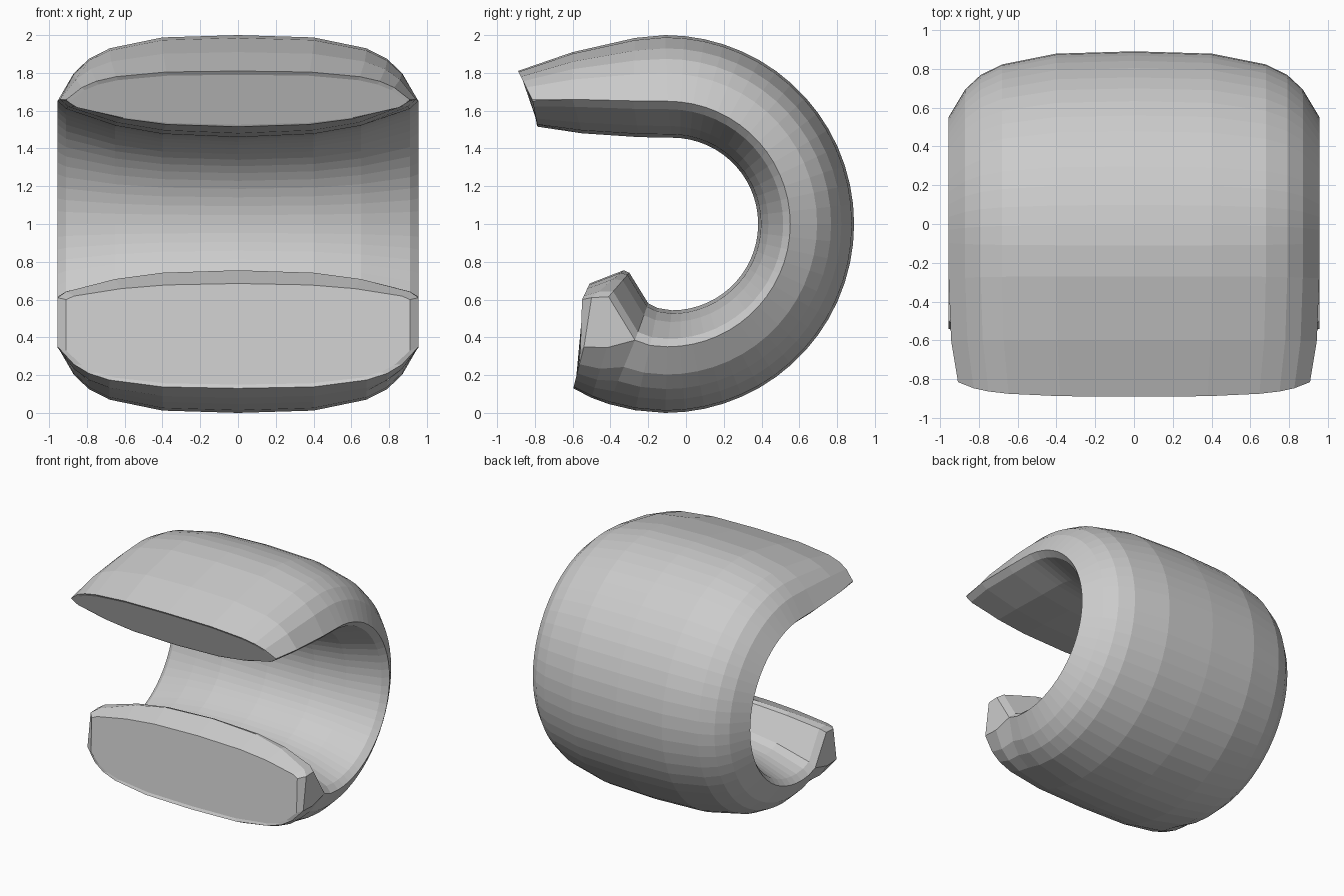
import bpy, bmesh
from math import radians, sin, cos
from mathutils import Vector

if "Cube" in bpy.data.objects:
    bpy.data.objects.remove(bpy.data.objects["Cube"])

# Half-profile (x, blend): outer blends side->crown, inner blends side->bore
OUTER = [(0, 1), (.4, .965), (.68, .80), (.79, .64), (.87, .42), (.955, 0)]
INNER = [(.955, 0), (.91, .22), (.65, .68), (.4, .91), (0, 1)]


def section(crown, side, edge, bore, xs=1.0):
    """Closed lens-shaped ring from four (y, z) control points."""
    c, s, e, b = (Vector(p) for p in (crown, side, edge, bore))
    half = [(x * xs, *s.lerp(c, t)) for x, t in OUTER]
    half += [(x * xs, *e.lerp(b, t)) for x, t in INNER]
    return half + [(-x, y, z) for x, y, z in half[-2:0:-1]]


def polar(r, a, cy):
    return (cy + r * cos(a), 1 + r * sin(a))


# Upper jaw, tip to start of the arc
sections = [
    section((-.875, 1.79), (-.815, 1.648), (-.81, 1.642), (-.79, 1.525), .935),
    section((-.89, 1.81), (-.815, 1.66), (-.81, 1.652), (-.785, 1.515), .95),
    section((-.60, 1.91), (-.60, 1.66), (-.60, 1.66), (-.55, 1.48), .987),
    section((-.27, 1.985), (-.28, 1.652), (-.28, 1.652), (-.25, 1.46)),
]

# Half-circle back
N = 30
for i in range(N + 1):
    a = radians(90 - 180 * i / N)
    edge = polar(.65, a, -.098)
    sections.append(section(polar(1, a, -.11), edge, edge, polar(.457, a, -.075)))

# Lower jaw with raised lip
sections += [
    section((-.27, .014), (-.19, .357), (-.19, .357), (-.15, .555)),
    section((-.41, .047), (-.27, .385), (-.27, .385), (-.20, .58)),
    section((-.50, .08), (-.42, .345), (-.41, .615), (-.30, .742)),
    section((-.597, .13), (-.54, .35), (-.50, .61), (-.33, .755)),
    section((-.585, .15), (-.56, .33), (-.55, .60), (-.51, .685), .953),
]

# Skin the sections and cap both ends
bm = bmesh.new()
rings = [[bm.verts.new(p) for p in s] for s in sections]
n = len(rings[0])
for r0, r1 in zip(rings, rings[1:]):
    for i in range(n):
        j = (i + 1) % n
        bm.faces.new((r0[i], r0[j], r1[j], r1[i]))
bm.faces.new(rings[0][::-1])
bm.faces.new(rings[-1])
bmesh.ops.remove_doubles(bm, verts=bm.verts, dist=.001)
bmesh.ops.recalc_face_normals(bm, faces=bm.faces)

mesh = bpy.data.meshes.new("clip_hand")
bm.to_mesh(mesh)
bm.free()
hand = bpy.data.objects.new("clip_hand", mesh)
bpy.context.collection.objects.link(hand)
